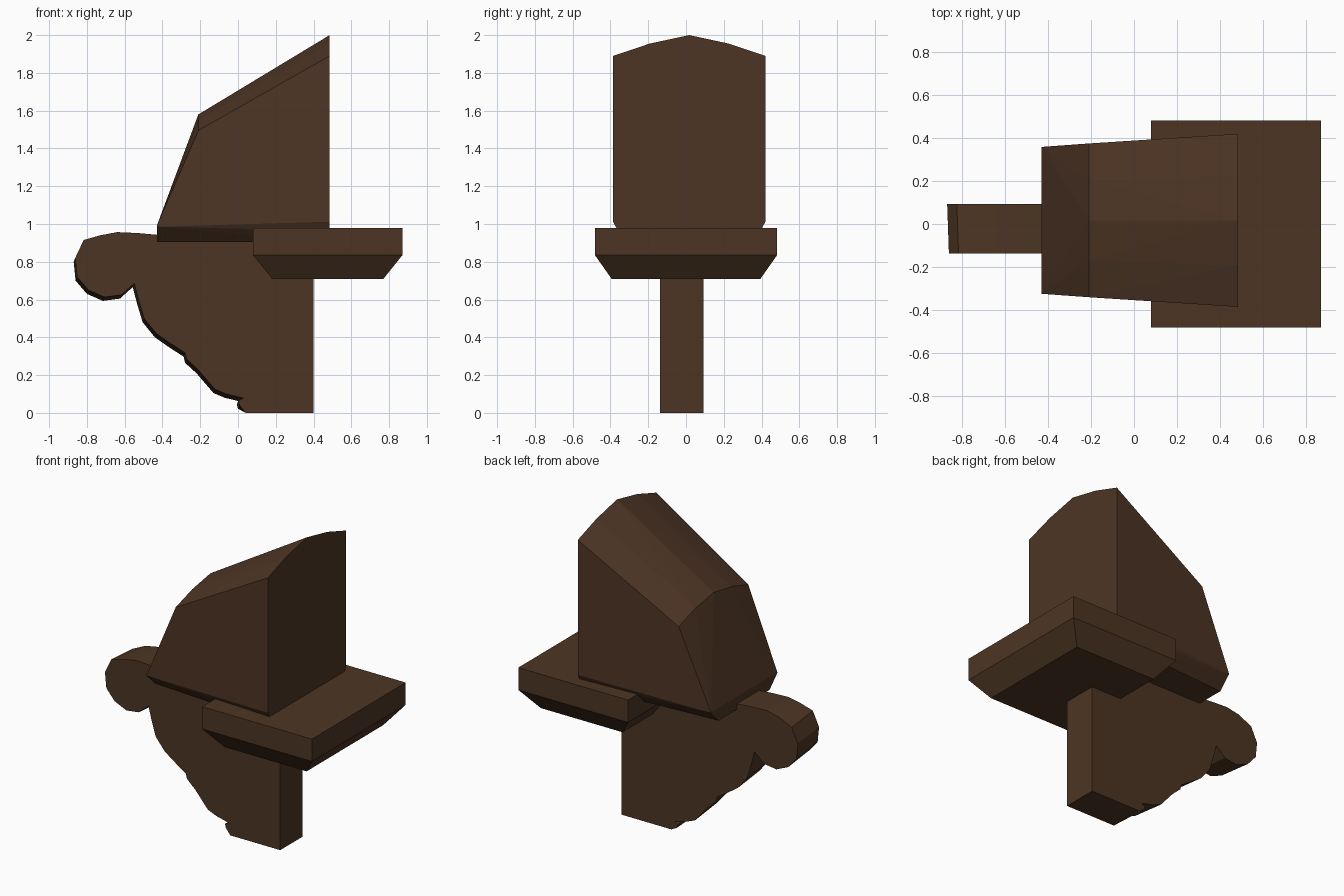
import bpy, bmesh

if "Cube" in bpy.data.objects:
    bpy.data.objects.remove(bpy.data.objects["Cube"])

def material(name, rgb):
    m = bpy.data.materials.new(name)
    m.diffuse_color = (*rgb, 1)
    m.use_nodes = True
    m.node_tree.nodes["Principled BSDF"].inputs["Base Color"].default_value = m.diffuse_color
    return m

brown = material("dark brown", (0.073, 0.036, 0.017))
red_brown = material("reddish brown", (0.076, 0.036, 0.0185))

def finish(bm, name, mat):
    bmesh.ops.recalc_face_normals(bm, faces=bm.faces)
    me = bpy.data.meshes.new(name)
    bm.to_mesh(me)
    bm.free()
    me.materials.append(mat)
    ob = bpy.data.objects.new(name, me)
    bpy.context.collection.objects.link(ob)
    return ob

def hull(name, points, mat):
    """Convex solid around a set of corner points."""
    bm = bmesh.new()
    for p in points:
        bm.verts.new(p)
    bmesh.ops.convex_hull(bm, input=bm.verts)
    bmesh.ops.dissolve_limit(bm, angle_limit=0.02, verts=bm.verts, edges=bm.edges)
    return finish(bm, name, mat)

# scrolled bracket: side profile (x, z), rear outline a little fuller than the front
profile = [(0.40, 0), (0.40, 0.93), (-0.42, 0.942), (-0.53, 0.952), (-0.64, 0.957),
           (-0.73, 0.94), (-0.825, 0.895), (-0.87, 0.80), (-0.86, 0.70), (-0.80, 0.63),
           (-0.715, 0.593), (-0.625, 0.605), (-0.575, 0.65), (-0.557, 0.665),
           (-0.535, 0.58), (-0.505, 0.48), (-0.44, 0.40), (-0.36, 0.344),
           (-0.288, 0.298), (-0.28, 0.265), (-0.22, 0.21), (-0.13, 0.105),
           (-0.07, 0.08), (0.02, 0.058), (-0.006, 0.045), (0.0, 0.022), (0.04, 0)]
bm = bmesh.new()
back = [bm.verts.new((x, 0.092, z)) for x, z in profile]
front = []
for x, z in profile:
    edge = x < 0.03 and z < 0.9
    front.append(bm.verts.new((x + 0.008 * edge, -0.137, z + 0.02 * edge)))
bm.faces.new(back)
bm.faces.new(front)
for i in range(len(back)):
    j = (i + 1) % len(back)
    bm.faces.new((back[i], back[j], front[j], front[i]))
finish(bm, "scroll_bracket", brown)

# shelf slab with bevelled underside
corners = []
for z, inset in ((0.98, 0), (0.835, 0), (0.71, 0.1)):
    for sy in (-1, 1):
        for x in (0.08 + inset, 0.87 - inset):
            corners.append((x, sy * (0.482 - inset * 0.88), z))
hull("shelf", corners, brown)

# tapered block with arched sloping top: x, half width, chamfer z, edge z, arch z, ridge z
sections = [(-0.43, 0.342, 0.985, 0.99, None, None),
            (-0.21, 0.358, None, 1.495, 1.548, 1.58),
            (0.485, 0.403, 1.012, 1.89, 1.955, 2.0)]
points = []
for x, w, chamfer, edge, arch, ridge in sections:
    for s in (-1, 1):
        points.append((x, 0.017 + s * w, edge))
        if chamfer:
            points.append((x, 0.017 + s * w, chamfer))
            points.append((x, 0.017 + s * (w - 0.025), 0.965))
            points.append((x, 0.017 + s * (w - 0.08), 0.905))
        if arch:
            points.append((x, 0.017 + s * w * 0.52, arch))
    if ridge:
        points.append((x, 0.017, ridge))
hull("upper_block", points, red_brown)
